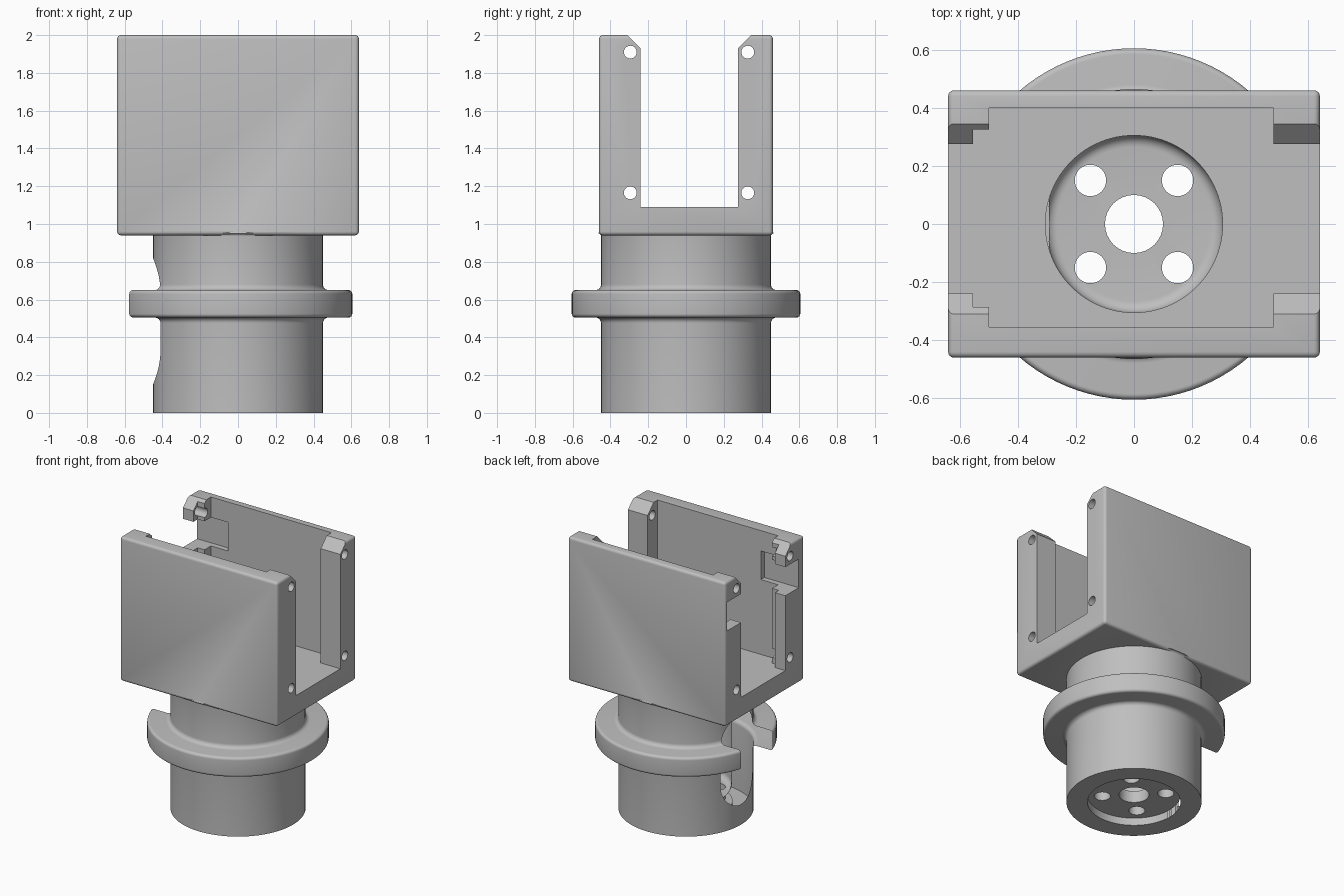
import bpy, bmesh
from math import pi, sin, cos, radians
from mathutils import Vector

cube = bpy.data.objects.get("Cube")
if cube:
    bpy.data.objects.remove(cube, do_unlink=True)

grey = bpy.data.materials.new("plain grey")
grey.use_nodes = True
colour = (0.52, 0.52, 0.52, 1)
grey.diffuse_color = colour
grey.node_tree.nodes["Principled BSDF"].inputs["Base Color"].default_value = colour


def finish(bm, name):
    bmesh.ops.remove_doubles(bm, verts=bm.verts, dist=1e-5)
    bmesh.ops.recalc_face_normals(bm, faces=bm.faces)
    mesh = bpy.data.meshes.new(name)
    bm.to_mesh(mesh)
    bm.free()
    mesh.materials.append(grey)
    obj = bpy.data.objects.new(name, mesh)
    bpy.context.collection.objects.link(obj)
    return obj


def arc(cx, cy, r, start, end, n=6):
    angles = [radians(start + (end - start) * i / n) for i in range(n + 1)]
    return [(cx + r * cos(a), cy + r * sin(a)) for a in angles]


def lathe(name, profile, steps=96):
    """Turn (radius, z) points round the z axis."""
    bm = bmesh.new()
    verts = [bm.verts.new((r, 0, z)) for r, z in profile]
    edges = [bm.edges.new(pair) for pair in zip(verts, verts[1:])]
    bmesh.ops.spin(bm, geom=verts + edges, cent=(0, 0, 0), axis=(0, 0, 1),
                   angle=2 * pi, steps=steps)
    return finish(bm, name)


def prism(name, outline, x0, x1):
    """Extrude (y, z) points along x."""
    bm = bmesh.new()
    face = bm.faces.new([bm.verts.new((x0, y, z)) for y, z in outline])
    new = bmesh.ops.extrude_face_region(bm, geom=[face])["geom"]
    bmesh.ops.translate(bm, vec=Vector((x1 - x0, 0, 0)),
                        verts=[v for v in new if isinstance(v, bmesh.types.BMVert)])
    return finish(bm, name)


def block(name, x, y, z):
    return prism(name, [(y[0], z[0]), (y[1], z[0]), (y[1], z[1]), (y[0], z[1])], *x)


def rod(name, x, y, r):
    obj = lathe(name, [(0, -0.2), (r, -0.2), (r, 0.5), (0, 0.5)], 32)
    obj.location = (x, y, 0)
    return obj


def apply(target, modifier):
    bpy.context.view_layer.update()
    with bpy.context.temp_override(object=target, active_object=target):
        bpy.ops.object.modifier_apply(modifier=modifier.name)


def combine(target, tool, operation="DIFFERENCE"):
    mod = target.modifiers.new("combine", "BOOLEAN")
    mod.operation = operation
    mod.solver = "EXACT"
    mod.object = tool
    apply(target, mod)
    bpy.data.objects.remove(tool, do_unlink=True)


# Rounded square housing
mount = block("motor_mount", (-0.64, 0.64), (-0.46, 0.46), (0.94, 2))
bevel = mount.modifiers.new("rounding", "BEVEL")
bevel.width = 0.02
bevel.segments = 4
apply(mount, bevel)

# Round stem with a filleted collar
stem = [(0, 0), (0.45, 0)]
stem += arc(0.48, 0.475, 0.03, 180, 90)
stem += arc(0.585, 0.525, 0.02, -90, 0)
stem += arc(0.585, 0.63, 0.02, 0, 90)
stem += arc(0.48, 0.68, 0.03, 270, 180)
stem += arc(0.465, 0.935, 0.015, 180, 90)
stem += [(0.44, 1.0), (0, 1.0)]
combine(mount, lathe("stem", stem), "UNION")

# Open channel with chamfered mouth, and the wider cavity between the flanges
combine(mount, prism("channel", [(-0.24, 1.09), (0.275, 1.09), (0.275, 1.93), (0.345, 2),
                                 (0.345, 2.1), (-0.31, 2.1), (-0.31, 2), (-0.24, 1.93)], -1, 1))
combine(mount, block("cavity", (-0.5, 0.48), (-0.355, 0.4), (1.09, 2.1)))

# Stepped flanges and connector windows on the right end
combine(mount, block("flange_step", (-0.555, -0.49), (-0.285, 0.325), (1.09, 2.1)))
combine(mount, block("connector_window", (-0.7, -0.36), (-0.395, 0.44), (1.64, 1.85)))

# Bore with a rounded floor, and the recess underneath
combine(mount, lathe("bore", [(0, 0.14)] + arc(0.265, 0.18, 0.04, -90, 0)
                     + [(0.305, 1.3), (0, 1.3)]))
combine(mount, lathe("recess", [(0, -0.1), (0.31, -0.1), (0.31, 0.055), (0, 0.055)]))

# Shaft hole and screw holes in the stem floor
combine(mount, rod("shaft_hole", 0, 0, 0.1))
for x in (-0.15, 0.15):
    for y in (-0.15, 0.15):
        combine(mount, rod("floor_hole", x, y, 0.054))

# Screw holes through the flanges
for y in (-0.295, 0.327):
    for z in (1.165, 1.91):
        combine(mount, prism("flange_hole", arc(y, z, 0.034, 0, 345, 23), -1, 1))

# Cable slot through the stem wall and collar
slot = arc(0, 0.635, 0.185, 0, 180, 20) + arc(0, 0.335, 0.185, 180, 360, 20)
combine(mount, prism("cable_slot", slot, -0.8, -0.2))

# Smooth shading with sharp edges kept
bpy.ops.object.select_all(action="DESELECT")
mount.select_set(True)
bpy.context.view_layer.objects.active = mount
bpy.ops.object.shade_smooth_by_angle(angle=radians(30))
